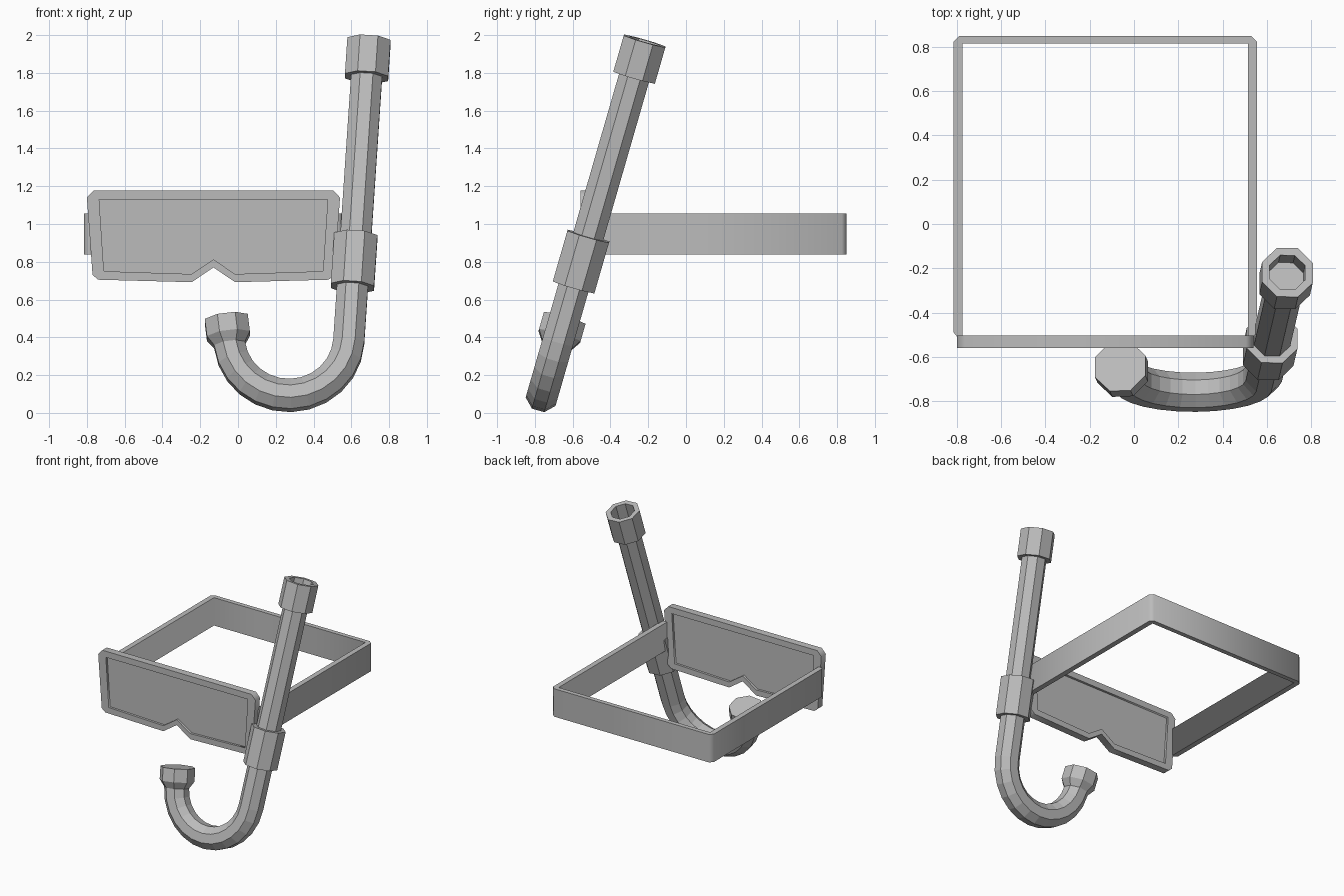
import bpy, bmesh, math
from mathutils import Vector

cube = bpy.data.objects.get("Cube")
if cube:
    bpy.data.objects.remove(cube, do_unlink=True)

grey = bpy.data.materials.new("plain_grey")
grey.use_nodes = True
colour = (0.5, 0.5, 0.5, 1)
grey.diffuse_color = colour
grey.node_tree.nodes["Principled BSDF"].inputs["Base Color"].default_value = colour


def plate(name, loops, thickness, location, upright=False):
    """Extruded flat outline; a second loop becomes a hole."""
    curve = bpy.data.curves.new(name, "CURVE")
    curve.dimensions = "2D"
    curve.fill_mode = "BOTH"
    curve.extrude = thickness / 2
    for loop in loops:
        spline = curve.splines.new("POLY")
        spline.points.add(len(loop) - 1)
        for point, (x, y) in zip(spline.points, loop):
            point.co = (x, y, 0, 1)
        spline.use_cyclic_u = True
    curve.materials.append(grey)
    obj = bpy.data.objects.new(name, curve)
    bpy.context.collection.objects.link(obj)
    obj.location = location
    if upright:
        obj.rotation_euler.x = math.pi / 2
    bpy.ops.object.select_all(action="DESELECT")
    obj.select_set(True)
    bpy.context.view_layer.objects.active = obj
    bpy.ops.object.convert(target="MESH")
    return obj


def mirrored(half):
    """Complete a half outline that starts and ends near the middle line."""
    return half + [(-x, z) for x, z in reversed(half) if x]


# Mask frame and its recessed lens
MASK_X = -0.13
outer = mirrored([(0, 0.77), (0.115, 0.692), (0.61, 0.705), (0.64, 0.73),
                  (0.67, 1.14), (0.635, 1.177)])
inner = mirrored([(0, 0.812), (0.115, 0.735), (0.58, 0.75), (0.605, 1.13)])
plate("mask_frame", [outer, inner], 0.055, (MASK_X, -0.532, 0), True)
plate("mask_lens", [inner], 0.02, (MASK_X, -0.532, 0), True)

# Head strap, open behind the mask
strap = mirrored([(0.645, -0.515), (0.645, 0.815)])
strap = [(0.645, -0.515), (0.645, 0.815), (-0.645, 0.815), (-0.645, -0.515),
         (-0.665, -0.515), (-0.685, -0.49), (-0.685, 0.825), (-0.66, 0.85),
         (0.66, 0.85), (0.685, 0.825), (0.685, -0.49), (0.665, -0.515)]
plate("head_strap", [strap], 0.215, (MASK_X, 0, 0.947))

# The breathing tube lies in a plane leaning backwards
LEAN = math.radians(16.1)
UP = Vector((0, math.sin(LEAN), math.cos(LEAN)))
ORIGIN = Vector((0, -0.787, 0))
NORMAL = UP.cross(Vector((1, 0, 0)))
SIDES = 8


def in_plane(u, v):
    return Vector((u, 0, 0)) + UP * v


def sweep(name, rings):
    """Skin eight-sided rings given as (centre, direction, radius)."""
    bm = bmesh.new()
    previous = None
    for i, (centre, direction, radius) in enumerate(rings):
        side = NORMAL.cross(direction).normalized()
        ring = []
        for k in range(SIDES):
            a = math.tau * (k + 0.5) / SIDES
            offset = (side * math.cos(a) + NORMAL * math.sin(a)) * radius
            ring.append(bm.verts.new(centre + offset))
        if previous:
            for k in range(SIDES):
                n = (k + 1) % SIDES
                bm.faces.new((previous[k], previous[n], ring[n], ring[k]))
        if i in (0, len(rings) - 1):
            bm.faces.new(ring)
        previous = ring
    bmesh.ops.recalc_face_normals(bm, faces=bm.faces)
    mesh = bpy.data.meshes.new(name)
    bm.to_mesh(mesh)
    bm.free()
    mesh.materials.append(grey)
    obj = bpy.data.objects.new(name, mesh)
    bpy.context.collection.objects.link(obj)
    return obj


# Bend from the mouth end round to the straight pipe
BEND, TUBE, FITTING = 0.317, 0.089, 0.124
bend_centre = ORIGIN + in_plane(0.27, 0.413)
first, last, steps = math.radians(-173), math.radians(-3.7), 12
path = []
for i in range(steps + 1):
    a = first + (last - first) * i / steps
    path.append((bend_centre + in_plane(math.cos(a), math.sin(a)) * BEND,
                 in_plane(-math.sin(a), math.cos(a)), TUBE))
mouth, mouth_dir = path[0][0], -path[0][1]
base, pipe_dir = path[-1][0], path[-1][1]
path.append((base + pipe_dir * 1.53, pipe_dir, TUBE))
sweep("breathing_tube", path)


def fitting(name, start, direction, profile):
    sweep(name, [(start + direction * s, direction, r) for s, r in profile])


# Sleeve, hollow top collar and mouthpiece
fitting("tube_sleeve", base, pipe_dir, [(0.302, FITTING), (0.582, FITTING)])
fitting("top_collar", base, pipe_dir,
        [(1.46, TUBE), (1.46, FITTING), (1.66, FITTING), (1.66, 0.087), (1.54, 0.087)])
fitting("mouthpiece", mouth, mouth_dir,
        [(0, TUBE), (0.05, FITTING), (0.145, FITTING)])
